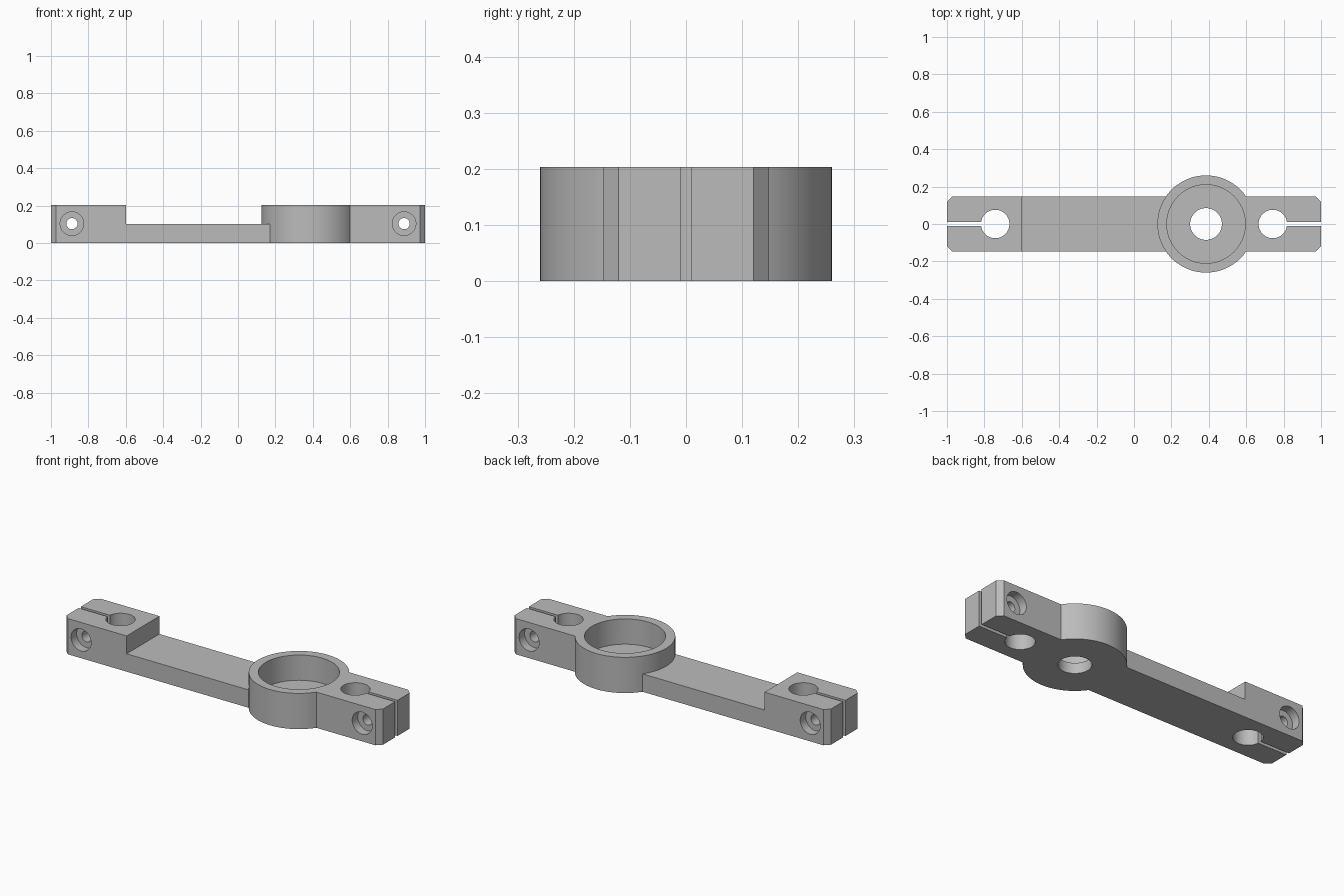
import bpy, bmesh, math
from mathutils import Matrix

if "Cube" in bpy.data.objects:
    bpy.data.objects.remove(bpy.data.objects["Cube"], do_unlink=True)

HEIGHT, ARM_TOP, HALF_WIDTH = 0.204, 0.102, 0.148
HUB_X, CLAMP_X, SCREW_X, SCREW_Z = 0.385, 0.742, 0.888, 0.104

metal = bpy.data.materials.new("grey metal")
metal.use_nodes = True
grey = (0.5, 0.5, 0.5, 1)
metal.diffuse_color = grey
metal.node_tree.nodes["Principled BSDF"].inputs["Base Color"].default_value = grey


def finish(bm, name):
    bmesh.ops.recalc_face_normals(bm, faces=bm.faces)
    mesh = bpy.data.meshes.new(name)
    bm.to_mesh(mesh)
    bm.free()
    mesh.materials.append(metal)
    obj = bpy.data.objects.new(name, mesh)
    bpy.context.collection.objects.link(obj)
    return obj


def cylinder(name, radius, centre, length, along_y=False):
    bm = bmesh.new()
    turn = Matrix.Rotation(math.pi / 2, 4, "X") if along_y else Matrix()
    bmesh.ops.create_cone(bm, cap_ends=True, segments=72, radius1=radius, radius2=radius,
                          depth=length, matrix=Matrix.Translation(centre) @ turn)
    return finish(bm, name)


def box(name, centre, size):
    bm = bmesh.new()
    bmesh.ops.create_cube(bm, size=1, matrix=Matrix.Translation(centre) @ Matrix.Diagonal((*size, 1)))
    return finish(bm, name)


def combine(target, tool, operation):
    mod = target.modifiers.new(tool.name, "BOOLEAN")
    mod.operation, mod.solver, mod.object = operation, "EXACT", tool
    bpy.context.view_layer.objects.active = target
    bpy.ops.object.modifier_apply(modifier=mod.name)
    bpy.data.objects.remove(tool, do_unlink=True)


# Stepped bar: side profile extruded across the width, with chamfered end corners
profile = [(-1, 0), (1, 0), (1, HEIGHT), (HUB_X, HEIGHT), (HUB_X, ARM_TOP),
           (-0.6, ARM_TOP), (-0.6, HEIGHT), (-1, HEIGHT)]
bm = bmesh.new()
side = bm.faces.new([bm.verts.new((x, -HALF_WIDTH, z)) for x, z in profile])
extruded = bmesh.ops.extrude_face_region(bm, geom=[side])["geom"]
bmesh.ops.translate(bm, vec=(0, 2 * HALF_WIDTH, 0),
                    verts=[v for v in extruded if isinstance(v, bmesh.types.BMVert)])
corners = [e for e in bm.edges if all(abs(v.co.x) > 0.99 for v in e.verts)
           and abs(e.verts[0].co.z - e.verts[1].co.z) > 0.1]
bmesh.ops.bevel(bm, geom=corners, offset=0.028, segments=1, affect="EDGES")
bracket = finish(bm, "clamp_bracket")

# Bearing hub with a wide seat and a smaller through hole
combine(bracket, cylinder("hub", 0.26, (HUB_X, 0, HEIGHT / 2), HEIGHT), "UNION")
combine(bracket, cylinder("bearing_seat", 0.21, (HUB_X, 0, 0.06 + 0.15), 0.3), "DIFFERENCE")
combine(bracket, cylinder("hub_hole", 0.085, (HUB_X, 0, 0.1), 0.5), "DIFFERENCE")

# Split rod clamps at both ends, each with a cross screw hole sunk from both faces
for s in (-1, 1):
    combine(bracket, cylinder("rod_hole", 0.076, (s * CLAMP_X, 0, 0.1), 0.5), "DIFFERENCE")
    combine(bracket, box("slot", (s * (CLAMP_X + 0.2), 0, 0.1), (0.4, 0.02, 0.5)), "DIFFERENCE")
    combine(bracket, cylinder("screw_hole", 0.03, (s * SCREW_X, 0, SCREW_Z), 0.5, True), "DIFFERENCE")
    for face in (-1, 1):
        combine(bracket, cylinder("screw_sink", 0.063,
                                  (s * SCREW_X, face * (HALF_WIDTH + 0.05), SCREW_Z), 0.2, True),
                "DIFFERENCE")

# Smooth the round walls, keep the edges sharp
bpy.ops.object.select_all(action="DESELECT")
bracket.select_set(True)
bpy.context.view_layer.objects.active = bracket
bpy.ops.object.shade_smooth_by_angle(angle=math.radians(30))
